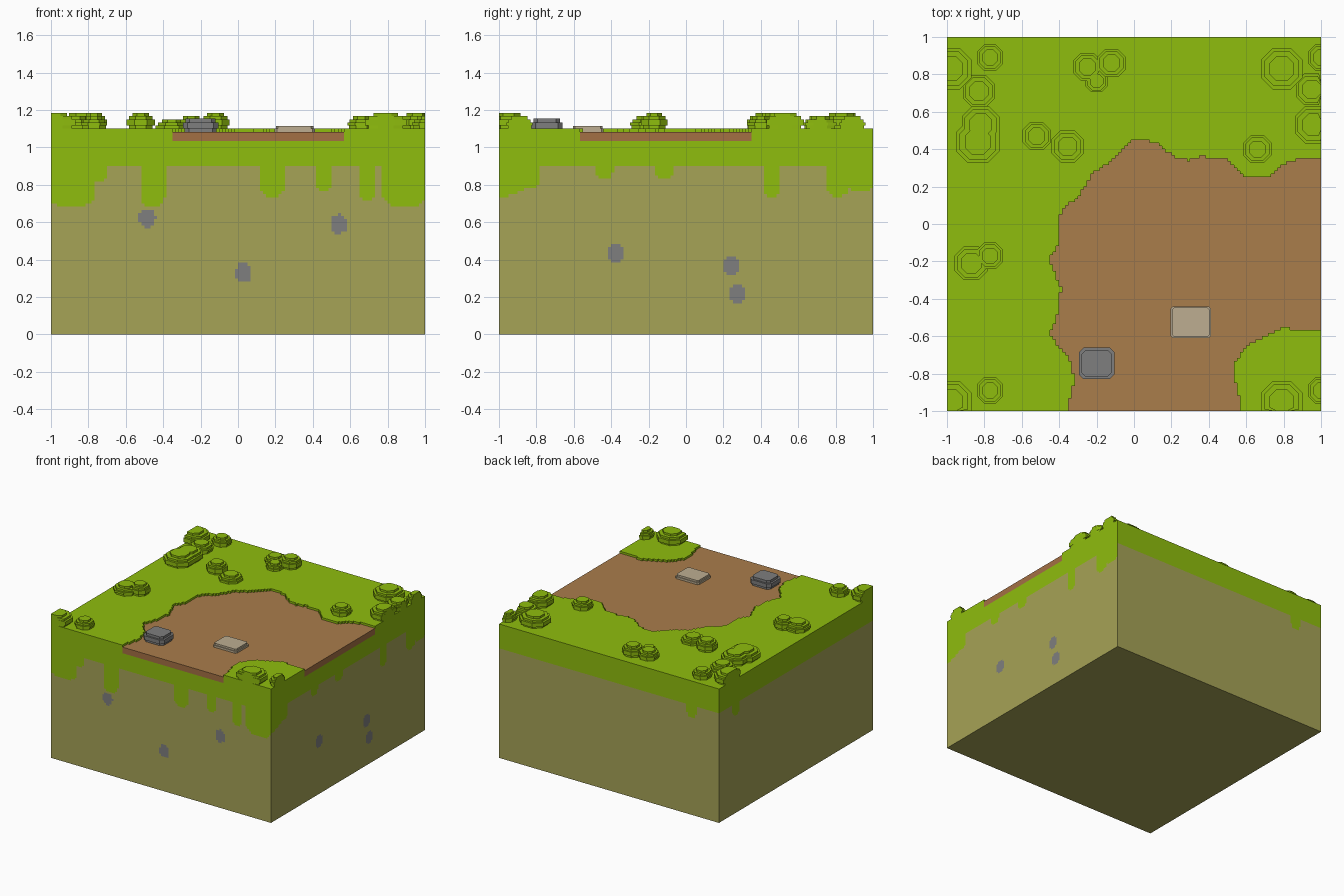
import bpy, bmesh, math
from mathutils import Vector
from mathutils.geometry import intersect_point_tri_2d, tessellate_polygon

cube = bpy.data.objects.get("Cube")
if cube:
    bpy.data.objects.remove(cube, do_unlink=True)

N = 120                      # cells along each side
V = 2 / N                    # cell size
TOP, FLOOR = 66 * V, 65 * V  # grass level and sunken path level
BAND, STRIP = 54 * V, 62 * V # lower edges of grass band and path strip


def material(name, *srgb):
    lin = [((c / 255 + 0.055) / 1.055) ** 2.4 for c in srgb] + [1]
    m = bpy.data.materials.new(name)
    m.use_nodes = True
    m.diffuse_color = lin
    bsdf = next(n for n in m.node_tree.nodes if n.type == 'BSDF_PRINCIPLED')
    bsdf.inputs["Base Color"].default_value = lin
    return m


grass = material("grass green", 143, 189, 13)
soil = material("olive soil", 166, 163, 86)
path = material("brown path", 170, 125, 75)
path_edge = material("dark brown path edge", 164, 112, 68)
stone = material("grey stone", 126, 126, 126)
sand = material("pale sandstone", 189, 174, 145)


def finish(name, bm, mats):
    bmesh.ops.remove_doubles(bm, verts=bm.verts, dist=0.0001)
    mesh = bpy.data.meshes.new(name)
    bm.to_mesh(mesh)
    bm.free()
    for m in mats:
        mesh.materials.append(m)
    ob = bpy.data.objects.new(name, mesh)
    bpy.context.collection.objects.link(ob)
    return ob


def quad(bm, points, mat=0):
    bm.faces.new([bm.verts.new(p) for p in points]).material_index = mat


# Outline of the sunken path, in hundredths
OUTLINE = [(-35, -101), (-34, -92), (-32, -85), (-33, -74), (-40, -66), (-45, -59),
           (-40, -46), (-39, -34), (-45, -19), (-40, -10), (-40, 3), (-37, 9),
           (-29, 15), (-22, 27), (-10, 35), (-2, 44), (5, 45), (13, 43), (21, 36),
           (29, 34), (36, 36), (49, 35), (60, 25), (72, 25), (78, 31), (90, 35),
           (101, 35), (101, -57), (89, -57), (80, -55), (72, -59), (59, -66),
           (54, -74), (54, -84), (56, -92), (57, -101)]


def inside(x, y):
    hit = False
    for (ax, ay), (bx, by) in zip(OUTLINE, OUTLINE[1:] + OUTLINE[:1]):
        if (ay > y * 100) != (by > y * 100):
            if x * 100 < ax + (bx - ax) * (y * 100 - ay) / (by - ay):
                hit = not hit
    return hit


def centre(i):
    return -1 + (i + 0.5) * V


sunk = [[inside(centre(i), centre(j)) for j in range(N)] for i in range(N)]


def runs(values):
    """Yield start, end and value of each stretch of equal values."""
    start = 0
    for i in range(1, len(values) + 1):
        if i == len(values) or values[i] != values[start]:
            yield start, i, values[start]
            start = i


# Lawn and path tops, row by row, with the small step between them
lawn, track = bmesh.new(), bmesh.new()
for j in range(N):
    y0, y1 = -1 + j * V, -1 + (j + 1) * V
    for a, b, low in runs([sunk[i][j] for i in range(N)]):
        x0, x1, z = -1 + a * V, -1 + b * V, FLOOR if low else TOP
        quad(track if low else lawn,
             [(x0, y0, z), (x1, y0, z), (x1, y1, z), (x0, y1, z)])
    for i in range(N):
        for dx, dy in ((1, 0), (-1, 0), (0, 1), (0, -1)):
            u, v = i + dx, j + dy
            if sunk[i][j] and 0 <= u < N and 0 <= v < N and not sunk[u][v]:
                mid = Vector((centre(i) + dx * V / 2, centre(j) + dy * V / 2, FLOOR))
                t, up = Vector((dy, -dx, 0)) * V / 2, Vector((0, 0, V))
                quad(lawn, [mid - t, mid + t, mid + t + up, mid - t + up])
finish("lawn", lawn, [grass])
finish("dirt_path", track, [path])

# Grass drips per side (position, half width, lower end) and flush pebbles
DRIPS = [[(-.89, .13, .675), (-.74, .04, .81), (-.455, .065, .68), (.18, .07, .735),
          (.455, .045, .765), (.69, .045, .72), (.89, .12, .675)],
         [(-.97, .12, .74), (-.84, .055, .775), (-.44, .05, .83), (-.12, .05, .825),
          (.46, .045, .735), (.81, .065, .735), (.94, .1, .765)],
         [(.75, .045, .8)],
         [(-.78, .05, .8)]]
PEBBLES = [[(-.485, .62), (.03, .33), (.54, .59)],
           [(-.375, .43), (.24, .37), (.275, .22)], [], []]


def drip_edge(side, s):
    low = BAND
    for c, half, end in DRIPS[side]:
        u = abs(s - c) / half
        if u < 1:
            low = min(low, end + min(half, 0.08) * (1 - math.sqrt(1 - u * u)))
    return low


def side_colour(side, s, z, low):
    if low and z > STRIP:
        return 2
    if z > drip_edge(side, s):
        return 1
    for c, h in PEBBLES[side]:
        if ((s - c) / .044) ** 2 + ((z - h) / .053) ** 2 < 1:
            return 3
    return 0


# Four side walls, coloured in vertical stretches, and the underside
block = bmesh.new()
for side in range(4):
    for k in range(N):
        s = centre(k)
        cell = [(k, 0), (N - 1, k), (N - 1 - k, N - 1), (0, N - 1 - k)][side]
        low = sunk[cell[0]][cell[1]]
        rows = 65 if low else 66
        colours = [side_colour(side, s, (r + 0.5) * V, low) for r in range(rows)]
        for a, b, mat in runs(colours):
            corners = [(s - V / 2, a), (s + V / 2, a), (s + V / 2, b), (s - V / 2, b)]
            quad(block, [[(p, -1, r * V), (1, p, r * V), (-p, 1, r * V),
                          (-1, -p, r * V)][side] for p, r in corners], mat)
quad(block, [(-1, -1, 0), (-1, 1, 0), (1, 1, 0), (1, -1, 0)])
finish("earth_block", block, [soil, grass, path_edge, stone])


def clamp(v):
    return max(-1, min(1, v))


def stack(name, x, y, rx, ry, base, layers, cut, mat):
    """Stepped stack of bevel-cornered slabs, trimmed at the block's edge."""
    bm = bmesh.new()
    z = base
    for scale, thick in layers:
        a, b = rx * scale, ry * scale
        c = cut * min(a, b)
        ring = [(a, c - b), (a, b - c), (a - c, b), (c - a, b),
                (-a, b - c), (-a, c - b), (c - a, -b), (a - c, -b)]
        low = [bm.verts.new((clamp(x + p), clamp(y + q), z)) for p, q in ring]
        z += thick * V
        high = [bm.verts.new((v.co.x, v.co.y, z)) for v in low]
        bm.faces.new(low[::-1])
        bm.faces.new(high)
        for i in range(8):
            j = (i + 1) % 8
            bm.faces.new((low[i], low[j], high[j], high[i]))
    bmesh.ops.dissolve_degenerate(bm, dist=0.0001, edges=bm.edges)
    mesh = finish(name, bm, [mat])
    return mesh


# Bushes: position, radius, number of layers
BUSHES = [(-.98, .83, .11, 5), (-.77, .89, .07, 4), (-.83, .71, .085, 4),
          (-.82, .53, .1, 5), (-.835, .44, .115, 5), (-.52, .47, .075, 5),
          (-.355, .415, .085, 3), (-.25, .84, .075, 4), (-.12, .86, .075, 5),
          (-.2, .765, .06, 3), (-.87, -.21, .09, 4), (-.77, -.17, .07, 5),
          (-.98, -.95, .11, 5), (-.77, -.89, .07, 4), (.79, .83, .11, 5),
          (1, .89, .07, 4), (.95, .72, .085, 4), (.96, .53, .1, 5),
          (.66, .4, .075, 4), (.79, -.95, .11, 5), (1, -.89, .07, 4)]
for n, (x, y, r, count) in enumerate(BUSHES):
    scales = [.85, 1, 1, .85, .6] if count == 5 else [.9, 1, .85, .6][-count:]
    stack(f"bush_{n + 1}", x, y, r, r, TOP, [(s, 1) for s in scales], .55, grass)

# Boulder and flat stone on the path
stack("boulder", -.2, -.745, .095, .085, FLOOR, [(.9, 1), (1, 2), (.84, 1.2)], .3, stone)
stack("flat_stone", .303, -.525, .108, .085, FLOOR, [(1, 1), (.93, .9)], .15, sand)
